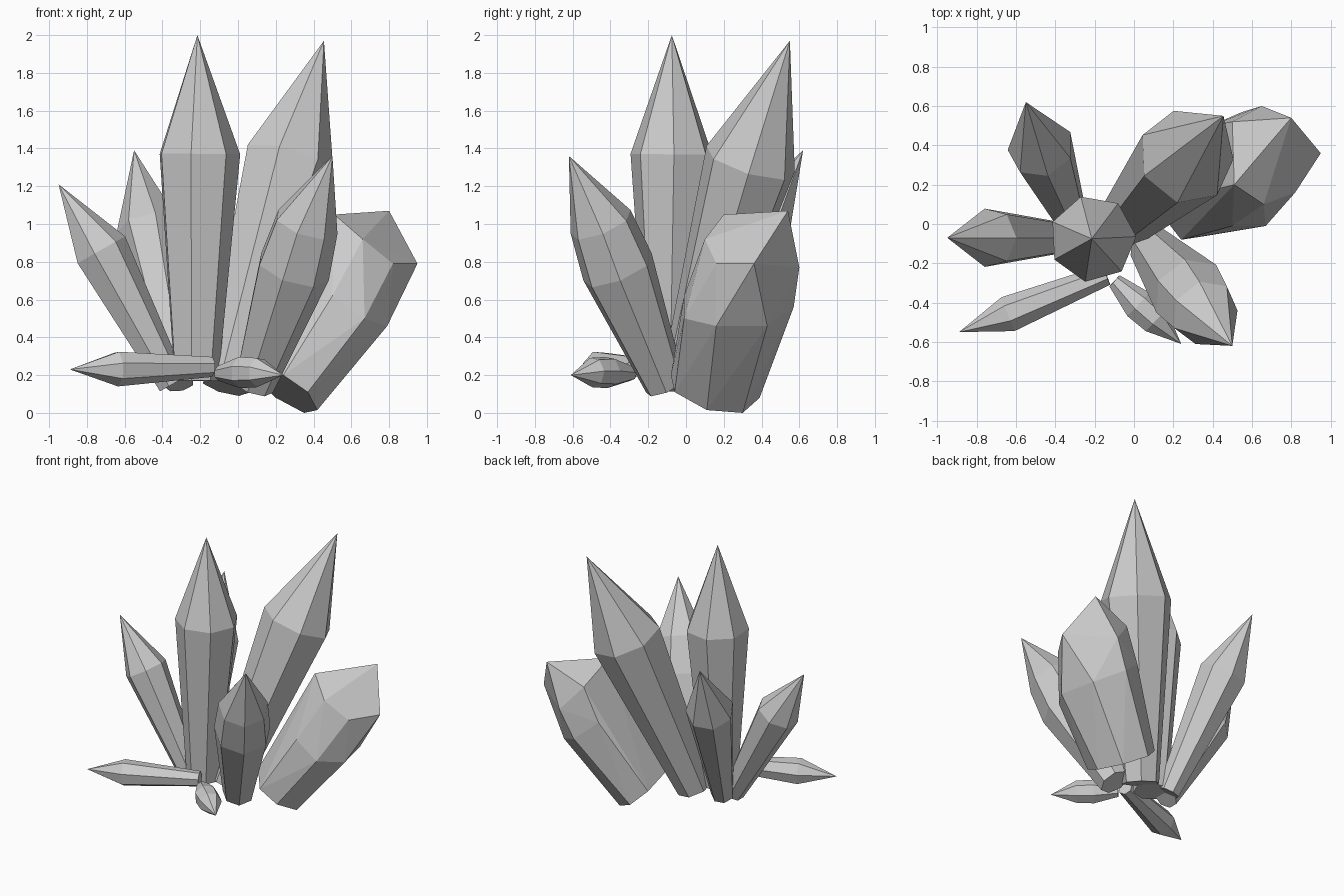
import bpy, bmesh
from math import sin, cos, pi
from mathutils import Vector

if "Cube" in bpy.data.objects:
    bpy.data.objects.remove(bpy.data.objects["Cube"])

SIDES = 7


def finish(name, bm):
    bmesh.ops.recalc_face_normals(bm, faces=bm.faces)
    mesh = bpy.data.meshes.new(name)
    bm.to_mesh(mesh)
    bm.free()
    ob = bpy.data.objects.new(name, mesh)
    bpy.context.collection.objects.link(ob)


def crystal(name, rings, tip, phase=0.0):
    """Flaring prism through rings of (centre, radius), closed by a pointed tip."""
    tip = Vector(tip)
    rot = Vector((0, 0, 1)).rotation_difference(tip - Vector(rings[0][0]))
    bm = bmesh.new()

    def ring(centre, r):
        angles = [phase + 2 * pi * i / SIDES for i in range(SIDES)]
        return [bm.verts.new(Vector(centre) + rot @ Vector((r * cos(a), r * sin(a), 0)))
                for a in angles]

    loops = [ring(*r) for r in rings]
    top = bm.verts.new(tip)
    bm.faces.new(loops[0])
    for i in range(SIDES):
        j = (i + 1) % SIDES
        for low, high in zip(loops, loops[1:]):
            bm.faces.new((low[i], low[j], high[j], high[i]))
        bm.faces.new((loops[-1][i], loops[-1][j], top))
    finish(name, bm)


# Tall upright crystals
crystal("centre_crystal", [((-0.225, -0.09, 0.17), 0.12), ((-0.21, -0.075, 1.37), 0.222)],
        (-0.215, -0.075, 2.0), 0.05)
crystal("tall_back_crystal", [((-0.07, -0.01, 0.14), 0.13), ((0.265, 0.34, 1.33), 0.25)],
        (0.455, 0.55, 1.97))

# Medium leaning crystals
crystal("front_right_crystal",
        [((0.08, -0.11, 0.14), 0.11), ((0.29, -0.36, 0.76), 0.2), ((0.36, -0.45, 1.0), 0.175)],
        (0.50, -0.62, 1.36))
crystal("left_crystal", [((-0.35, -0.07, 0.15), 0.08), ((-0.73, -0.07, 0.86), 0.152)],
        (-0.95, -0.07, 1.21))
crystal("back_left_crystal", [((-0.31, 0.0, 0.15), 0.08), ((-0.475, 0.39, 0.98), 0.17)],
        (-0.55, 0.62, 1.39), 0.49)

# Small crystals lying almost flat
crystal("low_left_crystal", [((-0.14, -0.26, 0.245), 0.055), ((-0.64, -0.46, 0.235), 0.095)],
        (-0.89, -0.55, 0.23))
crystal("low_front_crystal",
        [((-0.10, -0.29, 0.21), 0.04), ((0.02, -0.41, 0.215), 0.085), ((0.11, -0.49, 0.215), 0.08)],
        (0.24, -0.61, 0.20))

# Broad blunt crystal with a skewed end: hull of base, middle, upper and tip points
points = [
    (0.24, -0.08, 0.20), (0.37, -0.06, 0.11), (0.42, 0.11, 0.015), (0.35, 0.30, 0.0),
    (0.20, 0.39, 0.08), (0.09, 0.33, 0.19), (0.10, 0.10, 0.25),
    (0.50, -0.01, 0.62), (0.67, -0.01, 0.50), (0.79, 0.16, 0.46), (0.73, 0.43, 0.46),
    (0.55, 0.57, 0.56), (0.39, 0.50, 0.70), (0.40, 0.17, 0.78),
    (0.66, 0.10, 0.92), (0.82, 0.16, 0.79), (0.95, 0.36, 0.79),
    (0.65, 0.60, 0.77), (0.50, 0.52, 0.95), (0.51, 0.20, 1.05),
    (0.80, 0.54, 1.07),
]
bm = bmesh.new()
verts = [bm.verts.new(p) for p in points]
hull = bmesh.ops.convex_hull(bm, input=verts)
bmesh.ops.delete(bm, geom=list({g for g in hull["geom_interior"]
                                if isinstance(g, bmesh.types.BMVert)}), context='VERTS')
finish("broad_right_crystal", bm)
